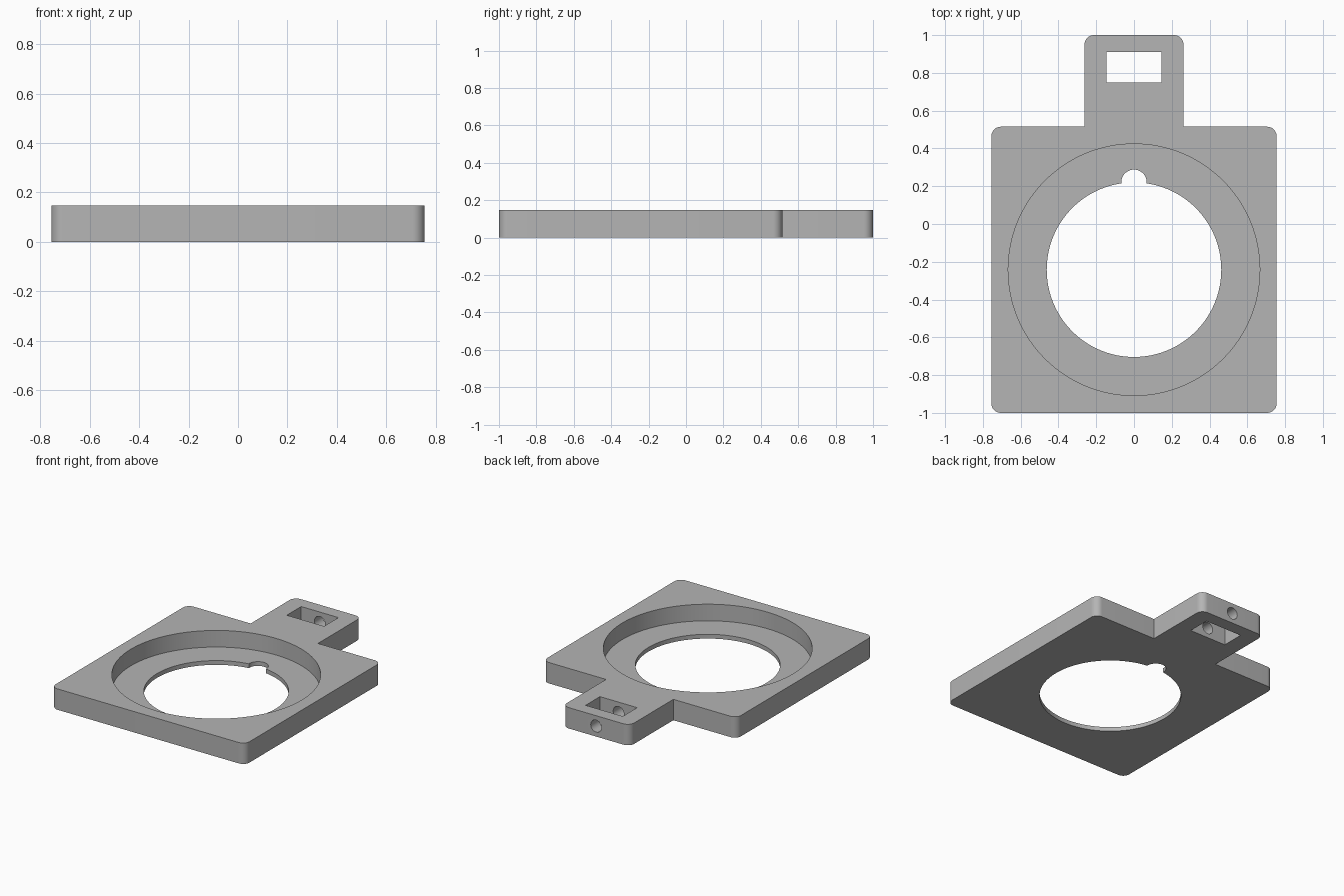
import bpy, bmesh
from math import sin, cos, pi, radians
from mathutils import Matrix

HEIGHT, LIP = 0.147, 0.03
RING_Y = -0.242

cube = bpy.data.objects.get("Cube")
if cube:
    bpy.data.objects.remove(cube, do_unlink=True)

grey = bpy.data.materials.new("plain_grey")
grey.use_nodes = True
grey.diffuse_color = (0.46, 0.46, 0.46, 1)
grey.node_tree.nodes["Principled BSDF"].inputs["Base Color"].default_value = grey.diffuse_color


def make_object(name, bm):
    bmesh.ops.recalc_face_normals(bm, faces=bm.faces)
    mesh = bpy.data.meshes.new(name)
    bm.to_mesh(mesh)
    bm.free()
    mesh.materials.append(grey)
    obj = bpy.data.objects.new(name, mesh)
    bpy.context.collection.objects.link(obj)
    return obj


def rounded(cx, cy, r, start, steps=10):
    """Quarter arc of outline points, counter-clockwise."""
    return [(cx + r * cos(start + pi / 2 * i / steps),
             cy + r * sin(start + pi / 2 * i / steps)) for i in range(steps + 1)]


def cylinder(name, r, depth, matrix, segments=128):
    bm = bmesh.new()
    bmesh.ops.create_cone(bm, cap_ends=True, segments=segments, radius1=r,
                          radius2=r, depth=depth, matrix=matrix)
    return make_object(name, bm)


# Plate outline: square body with a narrower tab at the back
W, TAB, SHOULDER, R = 0.755, 0.262, 0.515, 0.05
outline = (rounded(W - R, -1 + R, R, -pi / 2)
           + rounded(W - R, SHOULDER - R, R, 0)
           + [(TAB, SHOULDER)]
           + rounded(TAB - R, 1 - R, R, 0))
outline += [(-x, y) for x, y in reversed(outline)]

bm = bmesh.new()
base = bm.faces.new([bm.verts.new((x, y, 0)) for x, y in outline])
top = bmesh.ops.extrude_face_region(bm, geom=[base])["geom"]
bmesh.ops.translate(bm, vec=(0, 0, HEIGHT),
                    verts=[g for g in top if isinstance(g, bmesh.types.BMVert)])
plate = make_object("mounting_plate", bm)

# Cutters: recess, opening, notch, tab slot, screw hole
slot = bmesh.new()
bmesh.ops.create_cube(slot, size=1, matrix=Matrix.Translation((0, 0.83, 0.07))
                      @ Matrix.Diagonal((0.29, 0.16, 1, 1)))
along_y = Matrix.Rotation(pi / 2, 4, "X")
cutters = [
    cylinder("recess_cutter", 0.666, 1, Matrix.Translation((0, RING_Y, LIP + 0.5))),
    cylinder("opening_cutter", 0.462, 1, Matrix.Translation((0, RING_Y, 0))),
    cylinder("notch_cutter", 0.067, 1, Matrix.Translation((0, 0.221, 0)), 48),
    make_object("slot_cutter", slot),
    cylinder("screw_hole_cutter", 0.042, 0.5,
             Matrix.Translation((0, 0.88, HEIGHT / 2)) @ along_y, 32),
]
bpy.context.view_layer.objects.active = plate
for cutter in cutters:
    mod = plate.modifiers.new(cutter.name, "BOOLEAN")
    mod.operation, mod.solver, mod.object = "DIFFERENCE", "EXACT", cutter
    bpy.ops.object.modifier_apply(modifier=mod.name)
    bpy.data.objects.remove(cutter, do_unlink=True)

# Smooth curved walls, keep crisp edges
bpy.ops.object.select_all(action="DESELECT")
plate.select_set(True)
bpy.ops.object.shade_smooth_by_angle(angle=radians(30))
